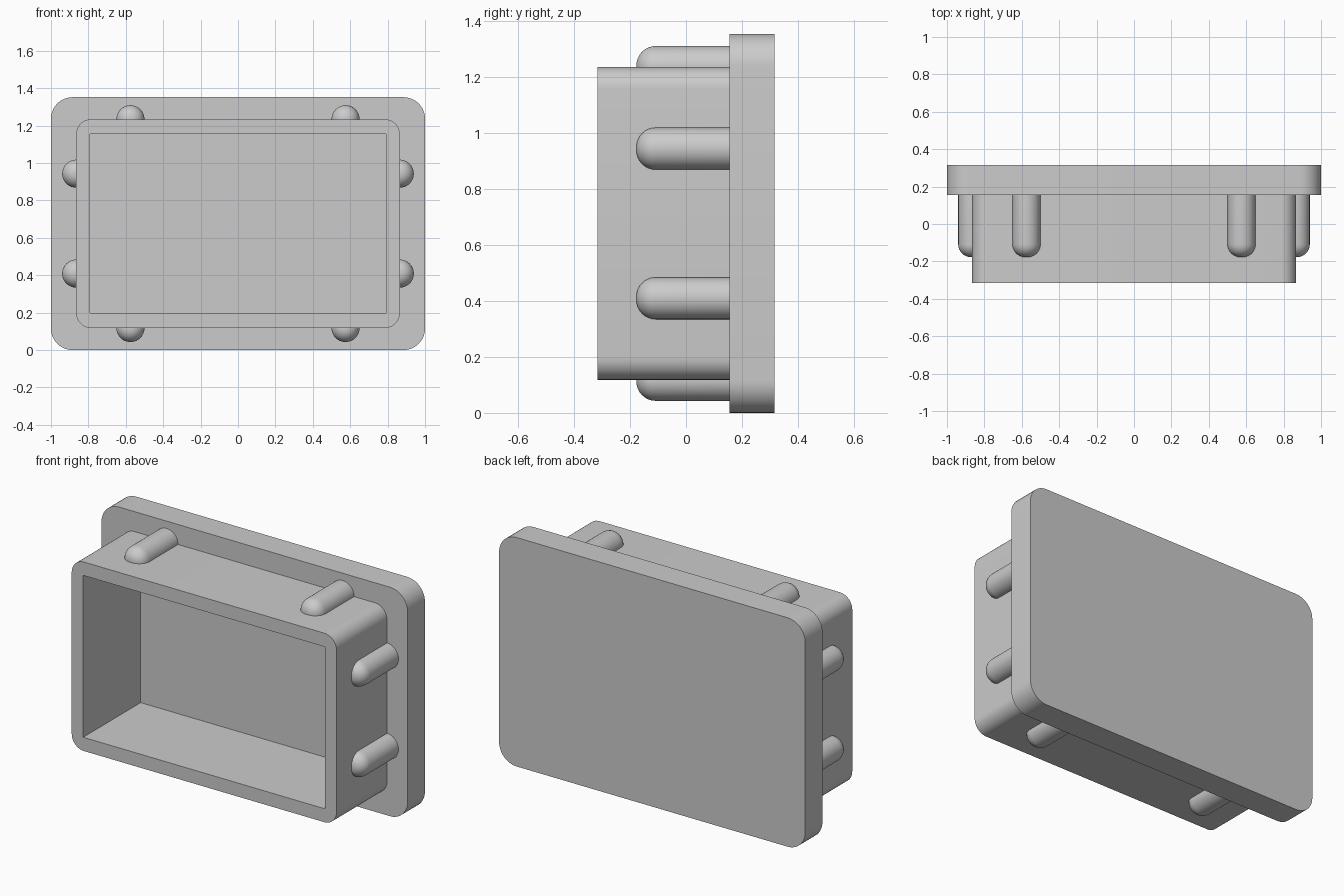
import bpy, bmesh
from math import sin, cos, pi, radians
from mathutils import Vector, Matrix

if "Cube" in bpy.data.objects:
    bpy.data.objects.remove(bpy.data.objects["Cube"])

ZC = 0.676          # height of the centre line
BOX_X, BOX_Z = 0.865, 0.558
STEPS = 10


def finish(bm, name):
    bmesh.ops.remove_doubles(bm, verts=bm.verts, dist=1e-5)
    bmesh.ops.recalc_face_normals(bm, faces=bm.faces)
    mesh = bpy.data.meshes.new(name)
    bm.to_mesh(mesh)
    bm.free()
    obj = bpy.data.objects.new(name, mesh)
    bpy.context.collection.objects.link(obj)
    bpy.ops.object.select_all(action='DESELECT')
    obj.select_set(True)
    bpy.context.view_layer.objects.active = obj
    bpy.ops.object.shade_smooth_by_angle(angle=radians(30))
    return obj


def rounded_loop(bm, hx, hz, r, y):
    """Ring of vertices around a rounded rectangle (r = 0 gives square corners)."""
    ring = []
    for i, (sx, sz) in enumerate([(1, 1), (-1, 1), (-1, -1), (1, -1)]):
        for k in range(STEPS + 1):
            a = (i + k / STEPS) * pi / 2
            ring.append(bm.verts.new((sx * (hx - r) + r * cos(a), y,
                                      ZC + sz * (hz - r) + r * sin(a))))
    return ring


# Cover: flange plate, box wall, rim and square-cornered cavity as one skin
bm = bmesh.new()
sections = [
    (1.0, ZC, 0.115, 0.316),         # flange back
    (1.0, ZC, 0.115, 0.155),         # flange front
    (BOX_X, BOX_Z, 0.08, 0.155),     # box root
    (BOX_X, BOX_Z, 0.08, -0.316),    # box rim
    (0.79, 0.478, 0.0, -0.316),      # cavity mouth
    (0.79, 0.478, 0.0, 0.22),        # cavity floor
]
rings = [rounded_loop(bm, *s) for s in sections]
for a, b in zip(rings, rings[1:]):
    n = len(a)
    for i in range(n):
        j = (i + 1) % n
        bm.faces.new((a[i], a[j], b[j], b[i]))
bm.faces.new(rings[0])
bm.faces.new(rings[-1])
bmesh.ops.dissolve_degenerate(bm, dist=1e-5, edges=bm.edges)
finish(bm, "cover_body")


# Pegs: half-round ribs with domed front ends, bulging out of the box walls
def peg(name, x, z, out_angle):
    R, F, tip = 0.075, 0.069, -0.177
    pts = [(0, tip)] + [(R - F + F * sin(t), tip + F - F * cos(t))
                        for t in (k * pi / 16 for k in range(9))] + [(R, 0.17)]
    bm = bmesh.new()
    start = Matrix.Rotation(radians(-95), 3, 'Y')
    vs = [bm.verts.new(start @ Vector((r, y, 0))) for r, y in pts]
    edges = [bm.edges.new(e) for e in zip(vs, vs[1:])]
    bmesh.ops.spin(bm, geom=vs + edges, cent=(0, 0, 0), axis=(0, 1, 0),
                   angle=radians(190), steps=24)
    bm.transform(Matrix.Translation((x, 0, z)) @ Matrix.Rotation(out_angle, 4, 'Y'))
    finish(bm, name)


for s, side in ((1, "right"), (-1, "left")):
    for t, level in ((1, "upper"), (-1, "lower")):
        peg(f"{side}_{level}_side_peg", s * BOX_X, ZC + t * 0.267,
            0 if s > 0 else pi)
        peg(f"{side}_{level}_edge_peg", s * 0.575, ZC + t * BOX_Z, -t * pi / 2)
